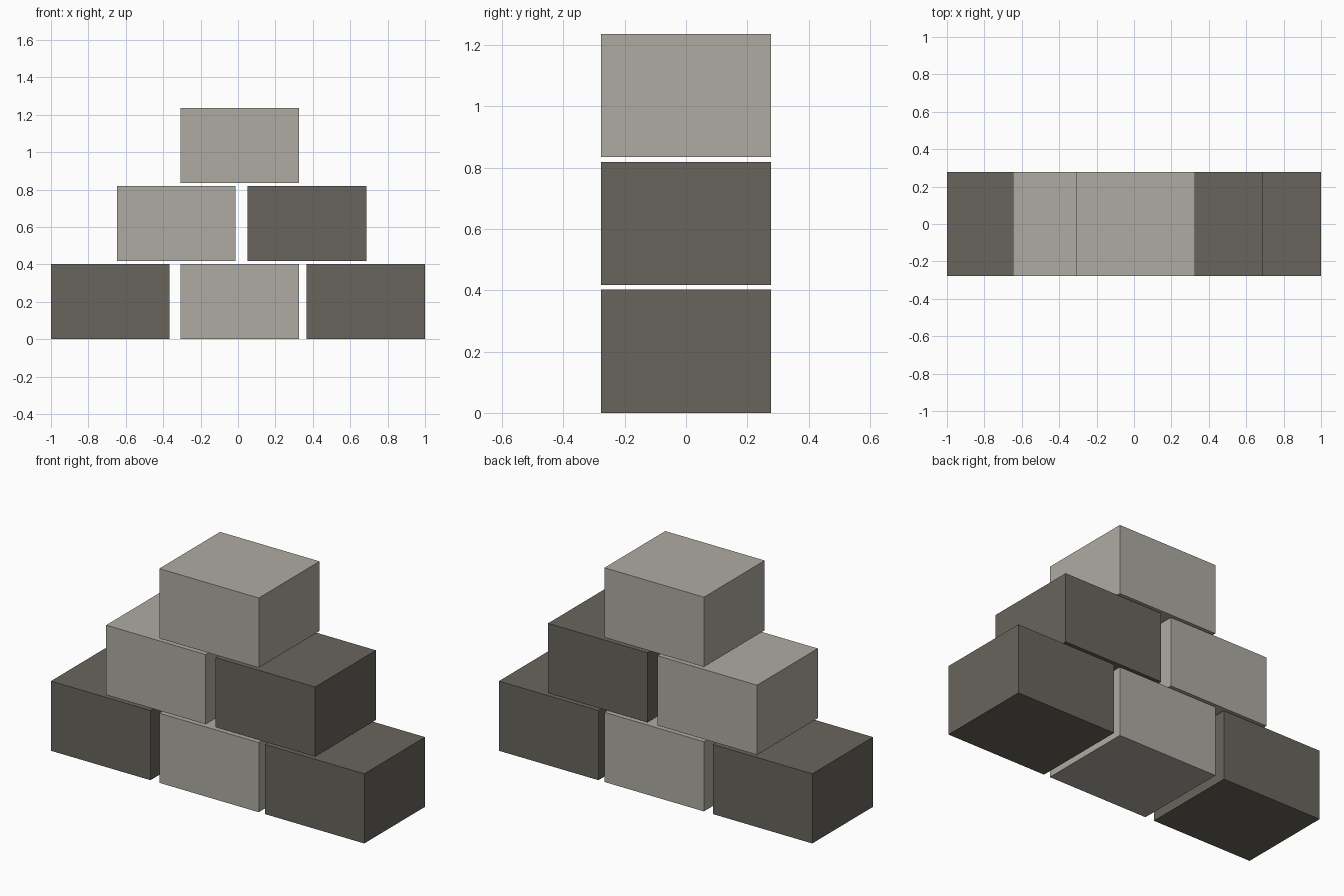
import bpy

if "Cube" in bpy.data.objects:
    bpy.data.objects.remove(bpy.data.objects["Cube"])

W, D, H = 0.635, 0.554, 0.402   # block size
STEP = 0.417                    # height of one course, with its gap


def material(name, rgb):
    m = bpy.data.materials.new(name)
    m.diffuse_color = (*rgb, 1)
    m.use_nodes = True
    m.node_tree.nodes["Principled BSDF"].inputs["Base Color"].default_value = m.diffuse_color
    return m


light = material("light_stone", (0.423, 0.407, 0.361))
dark = material("dark_stone", (0.138, 0.130, 0.109))


def block(name, x, course, mat):
    bpy.ops.mesh.primitive_cube_add(size=1, location=(x, 0, course * STEP + H / 2))
    ob = bpy.context.object
    ob.name = name
    ob.scale = (W, D, H)
    bpy.ops.object.transform_apply(location=False, rotation=False, scale=True)
    ob.data.materials.append(mat)


# Bottom course
block("bottom_left_block", -0.6825, 0, dark)
block("bottom_middle_block", 0.009, 0, light)
block("bottom_right_block", 0.6825, 0, dark)
# Middle course
block("middle_left_block", -0.33, 1, light)
block("middle_right_block", 0.369, 1, dark)
# Top course
block("top_block", 0.009, 2, light)
